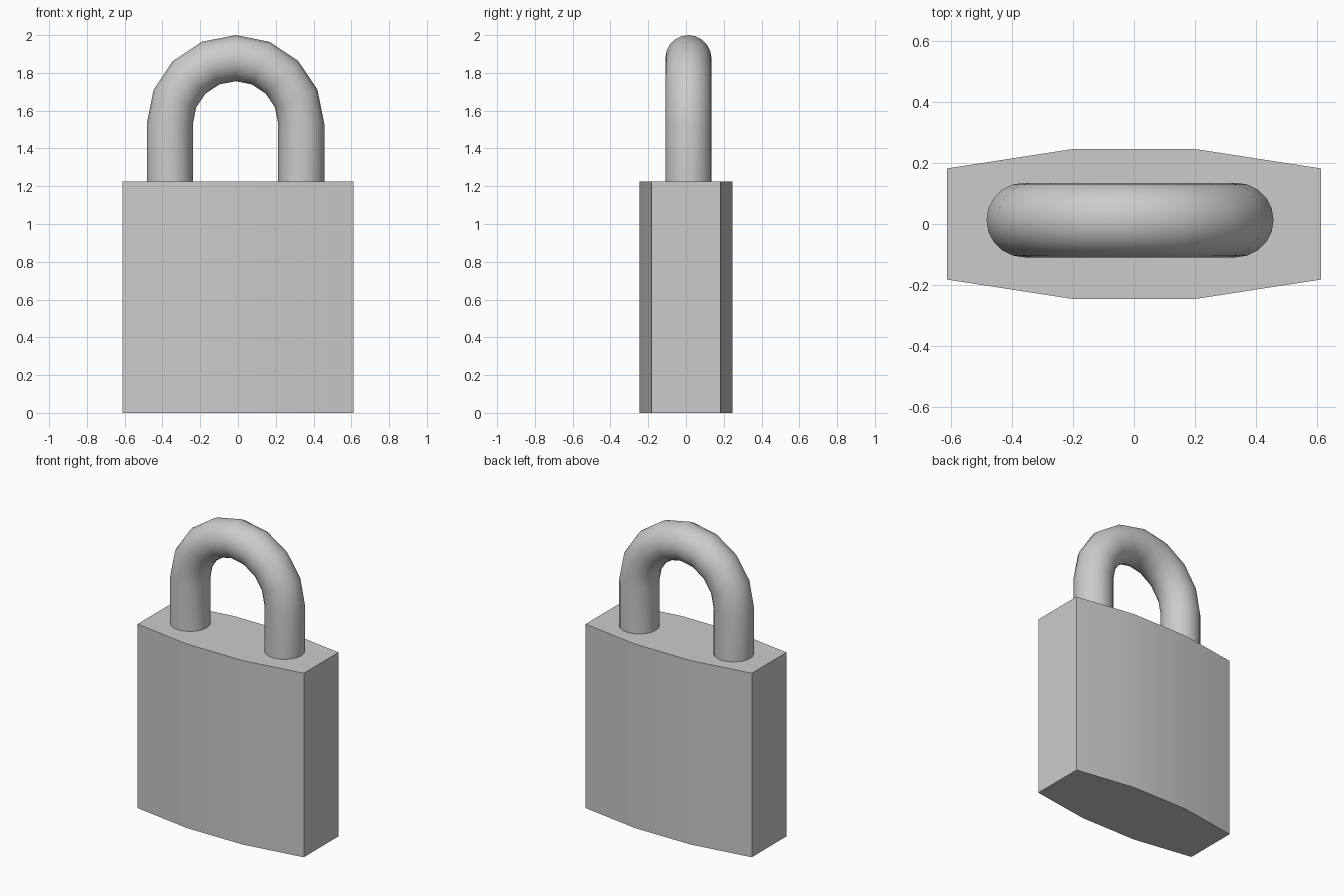
import bpy, bmesh
from math import sin, cos, pi, radians

if "Cube" in bpy.data.objects:
    bpy.data.objects.remove(bpy.data.objects["Cube"])


def make_object(name, rings):
    """Skin a list of closed rings and cap both ends."""
    bm = bmesh.new()
    loops = [[bm.verts.new(p) for p in ring] for ring in rings]
    n = len(loops[0])
    for a, b in zip(loops, loops[1:]):
        for i in range(n):
            j = (i + 1) % n
            bm.faces.new((a[i], a[j], b[j], b[i]))
    bm.faces.new(loops[0][::-1])
    bm.faces.new(loops[-1])
    bmesh.ops.recalc_face_normals(bm, faces=bm.faces)
    mesh = bpy.data.meshes.new(name)
    bm.to_mesh(mesh)
    bm.free()
    obj = bpy.data.objects.new(name, mesh)
    bpy.context.collection.objects.link(obj)
    bpy.ops.object.select_all(action='DESELECT')
    obj.select_set(True)
    bpy.context.view_layer.objects.active = obj
    bpy.ops.object.shade_smooth_by_angle(angle=radians(35))
    return obj


# Lock body: extruded block with bulging front and back
front = [(-0.612, -0.182), (-0.204, -0.245), (0.204, -0.245), (0.612, -0.182)]
outline = front + [(-x, -y) for x, y in front]
BODY_TOP = 1.225
make_object("lock_body", [[(x, y, z) for x, y in outline] for z in (0, BODY_TOP)])

# Shackle: round bar swept along two straight legs and a half circle
CX, CY, SPRING_Z = -0.013, 0.013, 1.53
BEND, BAR, SIDES, STEPS = 0.348, 0.122, 20, 8


def bar_ring(angle, drop=0.0):
    ring = []
    for i in range(SIDES):
        t = 2 * pi * i / SIDES
        r = BEND + BAR * cos(t)
        ring.append((CX + r * cos(angle), CY + BAR * sin(t),
                     SPRING_Z + r * sin(angle) - drop))
    return ring


leg = SPRING_Z - BODY_TOP + 0.01
rings = [bar_ring(0, leg)]
rings += [bar_ring(pi * k / STEPS) for k in range(STEPS + 1)]
rings.append(bar_ring(pi, leg))
make_object("shackle", rings)
